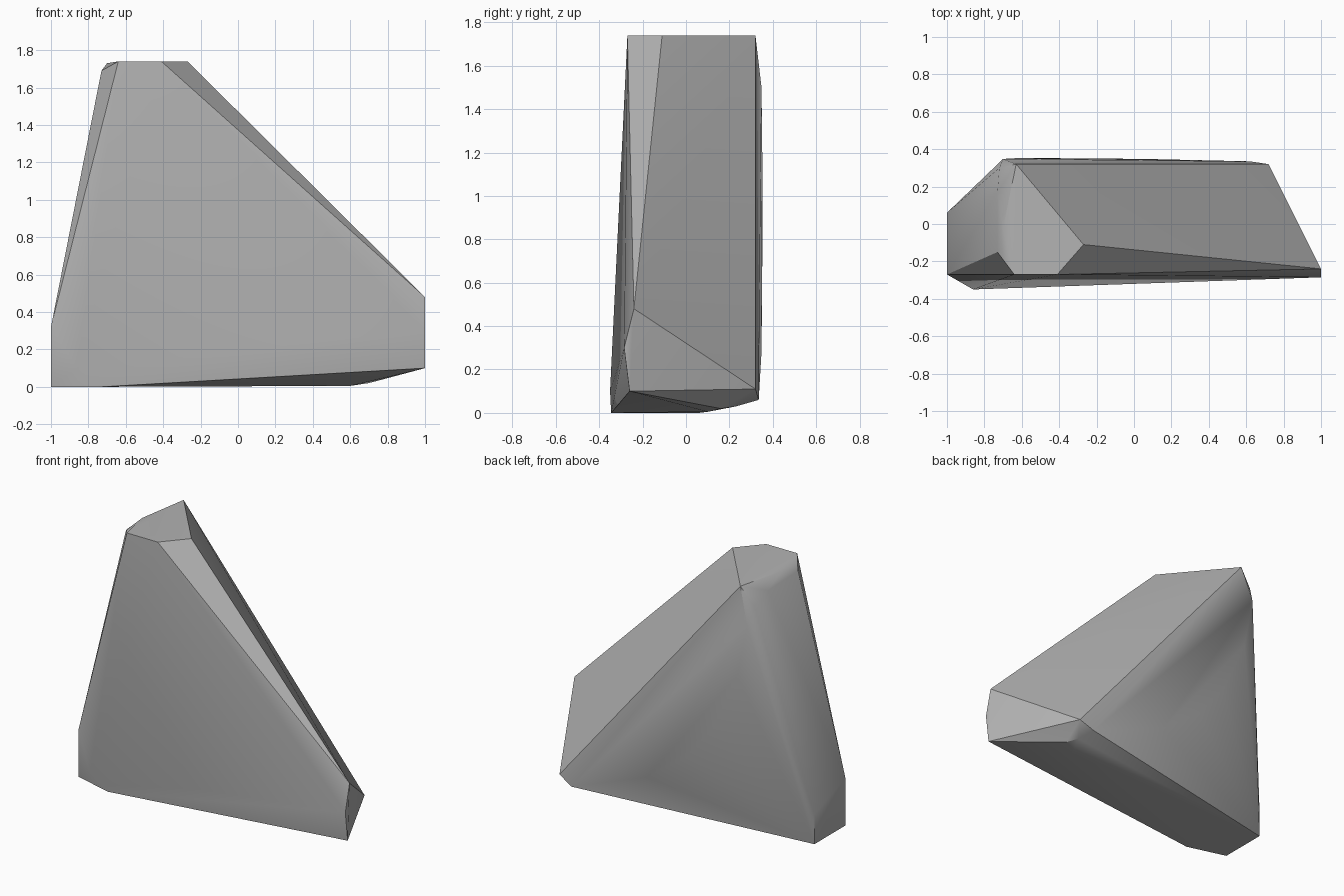
import bpy
import bmesh
import math

cube = bpy.data.objects.get("Cube")
if cube:
    bpy.data.objects.remove(cube, do_unlink=True)

# Stone colour
stone = bpy.data.materials.new("stone_grey")
stone.use_nodes = True
grey = (0.45, 0.45, 0.45, 1)
stone.diffuse_color = grey
stone.node_tree.nodes["Principled BSDF"].inputs["Base Color"].default_value = grey

# Corners of the chipped stone, grouped by region
top_facet = [(-.64, -.27, 1.74), (-.41, -.27, 1.74), (-.27, -.11, 1.74),
             (-.63, .32, 1.74), (-.70, -.02, 1.73)]
left_shoulder = [(-.73, -.15, 1.69), (-.73, .17, 1.68), (-.72, .30, 1.62)]
right_end = [(1, -.24, .48), (1, -.285, .30), (1, -.26, .10), (.72, .32, .11)]
left_foot = [(-1, -.27, .32), (-1, -.27, 0), (-1, .06, 0), (-1, .06, .2),
             (-.86, -.35, .10), (-.73, -.345, 0)]
back_ridge = [(-.70, .348, 1.50), (-.63, .352, 1.15), (-.45, .352, .75),
              (-.25, .35, .50), (.05, .348, .28), (.62, .335, .06)]
underside = [(.60, .10, .005), (.70, .16, .02), (.66, .23, .03)]

# Stone: convex skin stretched over the corners
bm = bmesh.new()
for group in (top_facet, left_shoulder, right_end, left_foot, back_ridge, underside):
    for corner in group:
        bm.verts.new(corner)
hull = bmesh.ops.convex_hull(bm, input=bm.verts[:])
loose = [v for v in bm.verts if not v.link_faces]
bmesh.ops.delete(bm, geom=loose, context="VERTS")
bmesh.ops.dissolve_limit(bm, angle_limit=math.radians(1),
                         verts=bm.verts[:], edges=bm.edges[:])
bmesh.ops.recalc_face_normals(bm, faces=bm.faces[:])

mesh = bpy.data.meshes.new("stone")
bm.to_mesh(mesh)
bm.free()
mesh.materials.append(stone)
rock = bpy.data.objects.new("stone", mesh)
bpy.context.collection.objects.link(rock)

# Smooth the shallow edges, keep the chipped ones crisp
bpy.ops.object.select_all(action="DESELECT")
rock.select_set(True)
bpy.context.view_layer.objects.active = rock
bpy.ops.object.shade_smooth_by_angle(angle=math.radians(30))
